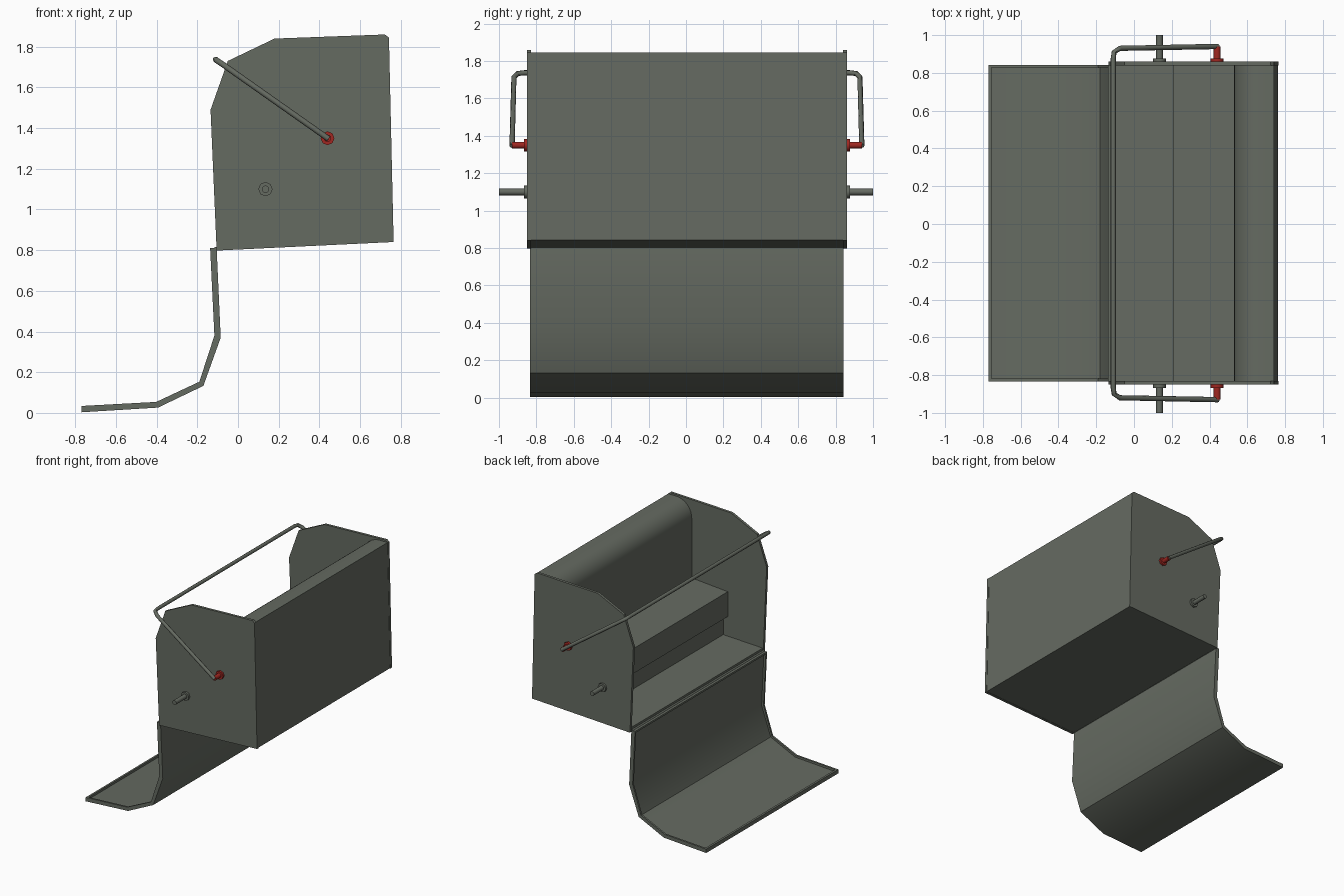
import bpy, bmesh, math
from mathutils import Vector

if "Cube" in bpy.data.objects:
    bpy.data.objects.remove(bpy.data.objects["Cube"])

OFF = 0.005  # small sideways offset of the body


def material(name, rgb):
    m = bpy.data.materials.new(name)
    m.diffuse_color = (*rgb, 1)
    m.use_nodes = True
    m.node_tree.nodes["Principled BSDF"].inputs["Base Color"].default_value = m.diffuse_color
    return m


GREEN = material("grey_green_paint", (0.13, 0.145, 0.12))
RED = material("red_paint", (0.35, 0.02, 0.015))


def finish(ob, mat, angle=30):
    ob.data.materials.append(mat)
    bpy.ops.object.select_all(action='DESELECT')
    ob.select_set(True)
    bpy.context.view_layer.objects.active = ob
    bpy.ops.object.shade_smooth_by_angle(angle=math.radians(angle))
    return ob


def extrude(name, profile, y0, y1, mat=GREEN):
    """Extrude an x-z outline along y."""
    bm = bmesh.new()
    face = bm.faces.new([bm.verts.new((x, y0, z)) for x, z in profile])
    new = bmesh.ops.extrude_face_region(bm, geom=[face])["geom"]
    verts = [v for v in new if isinstance(v, bmesh.types.BMVert)]
    bmesh.ops.translate(bm, verts=verts, vec=(0, y1 - y0, 0))
    bmesh.ops.recalc_face_normals(bm, faces=bm.faces)
    me = bpy.data.meshes.new(name)
    bm.to_mesh(me)
    bm.free()
    ob = bpy.data.objects.new(name, me)
    bpy.context.collection.objects.link(ob)
    return finish(ob, mat)


def rod(name, a, b, r, sides, mat):
    a, b = Vector(a), Vector(b)
    d = b - a
    bpy.ops.mesh.primitive_cylinder_add(vertices=sides, radius=r, depth=d.length, location=(a + b) / 2)
    ob = bpy.context.object
    ob.name = name
    ob.rotation_euler = d.to_track_quat('Z', 'Y').to_euler()
    return finish(ob, mat, 46)


def tube(name, points, r, mat):
    cu = bpy.data.curves.new(name, 'CURVE')
    cu.dimensions = '3D'
    cu.bevel_depth = r
    cu.bevel_resolution = 2
    cu.use_fill_caps = True
    sp = cu.splines.new('POLY')
    sp.points.add(len(points) - 1)
    for p, co in zip(sp.points, points):
        p.co = (*co, 1)
    ob = bpy.data.objects.new(name, cu)
    bpy.context.collection.objects.link(ob)
    bpy.ops.object.select_all(action='DESELECT')
    ob.select_set(True)
    bpy.context.view_layer.objects.active = ob
    bpy.ops.object.convert(target='MESH')
    return finish(bpy.context.object, mat, 46)


def lerp(a, b, t):
    return (a[0] + (b[0] - a[0]) * t, a[1] + (b[1] - a[1]) * t)


# Seat body: floor, kick recess, seat lip, backrest with rounded top, back wall
arc = [(0.67 - 0.14 * math.sin(math.radians(a)), 1.705 + 0.14 * math.cos(math.radians(a)))
       for a in range(0, 91, 10)]
body = [(-0.10, 0.80), (0.762, 0.842), (0.74, 1.845)] + arc + [
    (0.53, 1.225), (0.21, 1.20), (0.21, 1.0), (0.25, 1.0), (0.25, 0.845), (-0.10, 0.83)]
extrude("seat_body", body, OFF - 0.835, OFF + 0.835)

# Side panels
side = [(-0.105, 0.798), (0.765, 0.84), (0.742, 1.845), (0.722, 1.86),
        (0.18, 1.84), (-0.05, 1.73), (-0.135, 1.49)]
for s, tag in ((-1, "front"), (1, "rear")):
    extrude("side_panel_" + tag, side, OFF + s * 0.835, OFF + s * 0.856)

# Folded-down lid: thin sheet with a raised rim
outer = [(-0.105, 0.81), (-0.085, 0.37), (-0.17, 0.133), (-0.393, 0.026), (-0.77, 0.003)]
inner = [(-0.137, 0.81), (-0.116, 0.38), (-0.19, 0.153), (-0.402, 0.054), (-0.77, 0.034)]
sheet = [lerp(o, i, 0.45) for o, i in zip(outer, inner)]
W = 0.838
extrude("lid_sheet", outer + sheet[::-1], -W + OFF, W + OFF)
for s, tag in ((-1, "front"), (1, "rear")):
    extrude("lid_rim_" + tag, outer + inner[::-1], OFF + s * W, OFF + s * (W - 0.015))
for i, j, t, tag in ((0, 1, 0.035, "top"), (-1, -2, 0.045, "toe")):
    extrude("lid_rim_" + tag, [outer[i], lerp(outer[i], outer[j], t),
                               lerp(inner[i], inner[j], t), inner[i]],
            OFF - W + 0.015, OFF + W - 0.015)

# Hinge between lid and floor
rod("lid_hinge", (-0.108, -0.83, 0.808), (-0.108, 0.84, 0.808), 0.009, 8, GREEN)

# Pivot pins, collars and red bar sockets on both sides
for s, tag in ((-1, "front"), (1, "rear")):
    y = OFF + s * 0.85
    rod("pivot_pin_" + tag, (0.135, y, 1.10), (0.135, s, 1.10), 0.018, 12, GREEN)
    rod("pivot_collar_" + tag, (0.135, y, 1.10), (0.135, y + s * 0.022, 1.10), 0.035, 8, GREEN)
    rod("bar_collar_" + tag, (0.44, y, 1.35), (0.44, y + s * 0.022, 1.35), 0.034, 8, RED)
    rod("bar_socket_" + tag, (0.44, y, 1.35), (0.44, y + s * 0.085, 1.35), 0.018, 12, RED)

# Safety bar: bent tube running over the open side
half = [(0.445, 0.935, 1.347), (-0.075, 0.925, 1.713), (-0.105, 0.905, 1.733), (-0.11, 0.87, 1.737)]
path = [(x, OFF + y, z) for x, y, z in half] + [(x, OFF - y, z) for x, y, z in half[::-1]]
tube("safety_bar", path, 0.014, GREEN)
